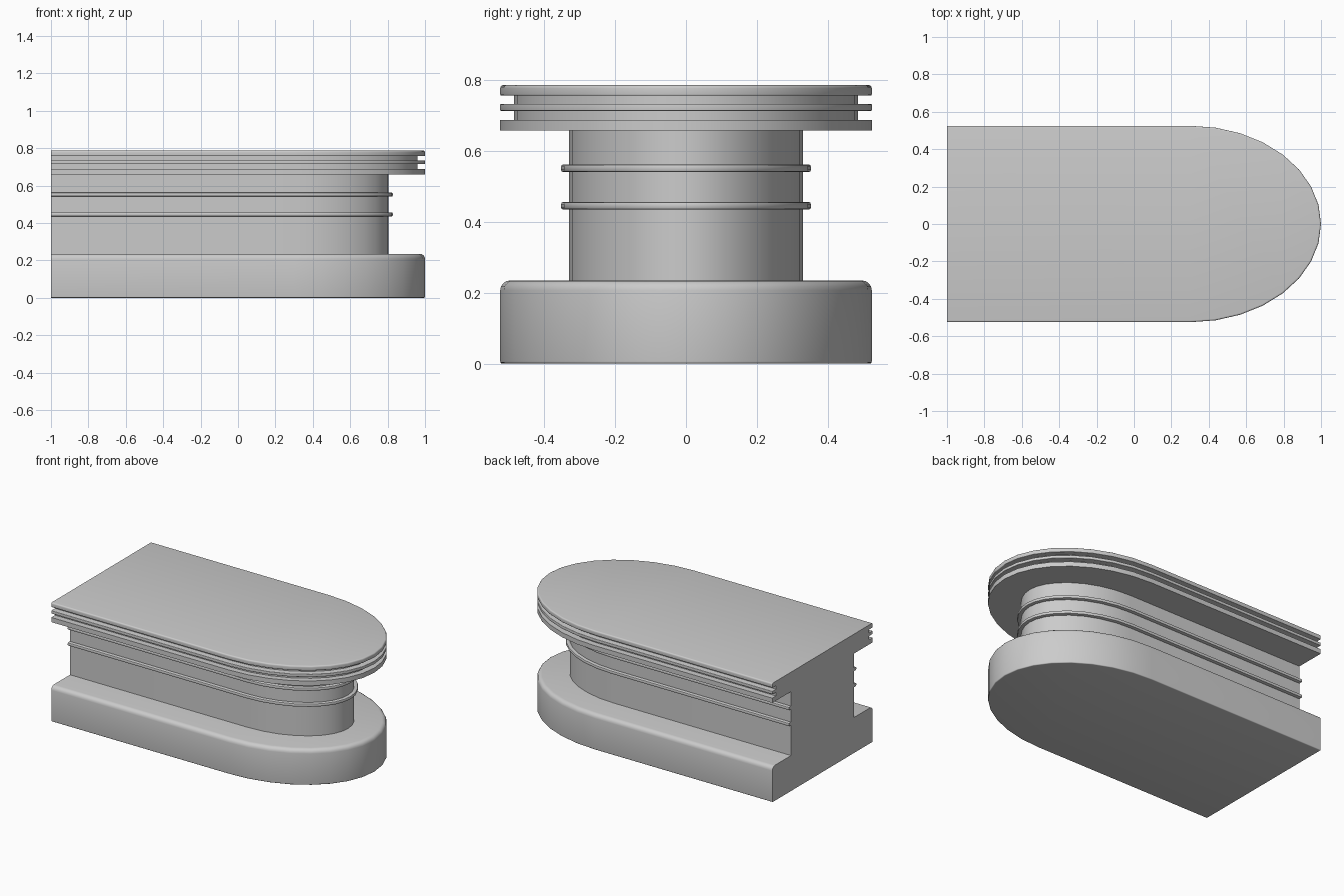
import bpy
import bmesh
from math import sin, cos, pi, radians, hypot

if "Cube" in bpy.data.objects:
    bpy.data.objects.remove(bpy.data.objects["Cube"])

BACK, CENTRE, A, B, SEGS = -1.0, 0.30, 0.70, 0.525, 16


def outline(inset):
    """Straight-sided plan with an elliptical nose, moved inwards evenly."""
    pts = [(BACK, -(B - inset))]
    for i in range(SEGS + 1):
        t = -pi / 2 + pi * i / SEGS
        nx, ny = B * cos(t), A * sin(t)
        n = hypot(nx, ny)
        pts.append((CENTRE + A * cos(t) - inset * nx / n,
                    B * sin(t) - inset * ny / n))
    return pts + [(BACK, B - inset)]


def sweep(name, profile, solid=True):
    """Run an (inset, z) edge profile round the outline and close the ends."""
    bm = bmesh.new()
    rows = [[bm.verts.new((x, y, z)) for x, y in outline(d)] for d, z in profile]
    for lo, hi in zip(rows, rows[1:]):
        for i in range(len(lo) - 1):
            bm.faces.new((lo[i], lo[i + 1], hi[i + 1], hi[i]))
    start, end = [r[0] for r in rows], [r[-1] for r in rows]
    if solid:
        bm.faces.new(rows[0][::-1])
        bm.faces.new(rows[-1])
        bm.faces.new(start + end[::-1])
    else:
        bm.faces.new(start)
        bm.faces.new(end[::-1])
    bmesh.ops.recalc_face_normals(bm, faces=bm.faces)
    mesh = bpy.data.meshes.new(name)
    bm.to_mesh(mesh)
    bm.free()
    ob = bpy.data.objects.new(name, mesh)
    bpy.context.collection.objects.link(ob)
    bpy.ops.object.select_all(action='DESELECT')
    ob.select_set(True)
    bpy.context.view_layer.objects.active = ob
    bpy.ops.object.shade_smooth_by_angle(angle=radians(35))
    return ob


def slab(name, z0, z1, inset=0.0, r0=0.0, r1=0.0):
    """Solid slab with rounded lower (r0) and upper (r1) rims."""
    def arc(r):
        steps = [pi / 2 * k / 4 for k in range(5)] if r else [0]
        return [(inset + r * (1 - cos(a)), r * (1 - sin(a))) for a in steps]
    low = [(d, z0 + h) for d, h in reversed(arc(r0))]
    return sweep(name, low + [(d, z1 - h) for d, h in arc(r1)])


# Base and column
slab("base", 0.0, 0.235, r0=0.006, r1=0.028)
slab("column", 0.235, 0.658, inset=0.195)

# Thin rounded bands round the column
for i, z in enumerate((0.446, 0.552)):
    half, corner = 0.0105, 0.006
    sweep(f"column_band_{i + 1}",
          [(0.195, z - half), (0.172 + corner, z - half),
           (0.172 + corner * 0.3, z - half + corner * 0.3),
           (0.172, z - half + corner), (0.172, z + half - corner),
           (0.172 + corner * 0.3, z + half - corner * 0.3),
           (0.172 + corner, z + half), (0.195, z + half)], solid=False)

# Top plates separated by recessed necks
slab("lower_plate", 0.658, 0.689)
slab("lower_neck", 0.689, 0.714, inset=0.039)
slab("middle_plate", 0.714, 0.734, r0=0.003, r1=0.003)
slab("upper_neck", 0.734, 0.757, inset=0.039)
slab("top_plate", 0.757, 0.787, r0=0.004, r1=0.009)
